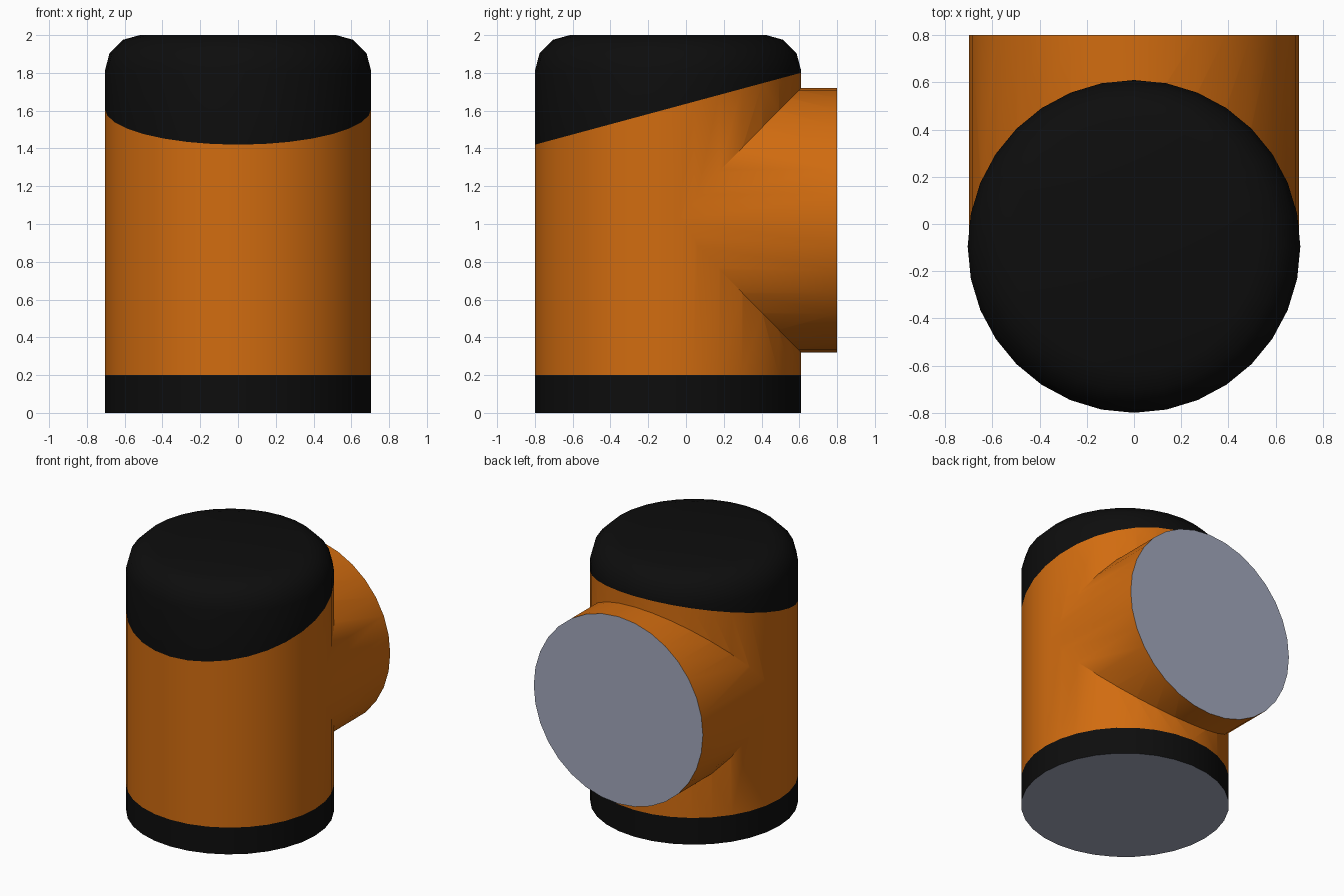
import bpy
import bmesh
from math import cos, sin, tau, radians
from mathutils import Matrix, Vector

cube = bpy.data.objects.get("Cube")
if cube:
    bpy.data.objects.remove(cube, do_unlink=True)

SIDES = 32
AXIS_Y = -0.095      # upright axis
BRANCH_Z = 1.02      # branch axis height


def material(name, rgb):
    mat = bpy.data.materials.new(name)
    mat.use_nodes = True
    mat.diffuse_color = (*rgb, 1)
    bsdf = next(n for n in mat.node_tree.nodes if n.type == 'BSDF_PRINCIPLED')
    bsdf.inputs["Base Color"].default_value = (*rgb, 1)
    return mat


def lathe(name, profile, matrix):
    """Closed solid turned around z from (radius, height) rings."""
    bm = bmesh.new()
    rings = [[bm.verts.new((r * cos(tau * i / SIDES), r * sin(tau * i / SIDES), z))
              for i in range(SIDES)] for r, z in profile]
    for low, high in zip(rings, rings[1:]):
        for i in range(SIDES):
            j = (i + 1) % SIDES
            bm.faces.new((low[i], low[j], high[j], high[i]))
    bm.faces.new(rings[0][::-1])
    bm.faces.new(rings[-1])
    bm.transform(matrix)
    mesh = bpy.data.meshes.new(name)
    bm.to_mesh(mesh)
    bm.free()
    obj = bpy.data.objects.new(name, mesh)
    bpy.context.collection.objects.link(obj)
    return obj


# Upright pipe with rounded top
pipe = lathe("tee_pipe",
             [(0.705, 0), (0.705, 1.81), (0.68, 1.905), (0.61, 1.975), (0.52, 2.0)],
             Matrix.Translation((0, AXIS_Y, 0)))

# Side branch towards the back
branch = lathe("branch_pipe", [(0.70, 0.005), (0.70, 0.8 - AXIS_Y)],
               Matrix.Translation((0, AXIS_Y, BRANCH_Z)) @ Matrix.Rotation(radians(-90), 4, 'X'))

# Join the two into one solid
union = pipe.modifiers.new("join_branch", 'BOOLEAN')
union.operation = 'UNION'
union.solver = 'EXACT'
union.object = branch
bpy.context.view_layer.objects.active = pipe
pipe.select_set(True)
bpy.ops.object.modifier_apply(modifier=union.name)
bpy.data.objects.remove(branch, do_unlink=True)

for mat in (material("orange", (0.64, 0.15, 0.005)),
            material("black", (0.004, 0.004, 0.004)),
            material("blue_grey", (0.36, 0.39, 0.50))):
    pipe.data.materials.append(mat)
ORANGE, BLACK, GREY = range(3)

# Cut the foot band and the slanted top cap, then colour by region
band_point, band_normal = Vector((0, 0, 0.2)), Vector((0, 0, 1))
cap_point, cap_normal = Vector((0, -0.8, 1.42)), Vector((0, -0.27, 1)).normalized()

bm = bmesh.new()
bm.from_mesh(pipe.data)
for point, normal in ((band_point, band_normal), (cap_point, cap_normal)):
    bmesh.ops.bisect_plane(bm, geom=bm.verts[:] + bm.edges[:] + bm.faces[:],
                           plane_co=point, plane_no=normal)
bm.normal_update()
for face in bm.faces:
    c = face.calc_center_median()
    if face.normal.z < -0.99 and c.z < 0.01 or face.normal.y > 0.99 and c.y > 0.79:
        face.material_index = GREY
    elif c.z < band_point.z or (c - cap_point).dot(cap_normal) > 0:
        face.material_index = BLACK
    else:
        face.material_index = ORANGE
bm.to_mesh(pipe.data)
bm.free()

bpy.ops.object.shade_smooth_by_angle(angle=radians(35))
